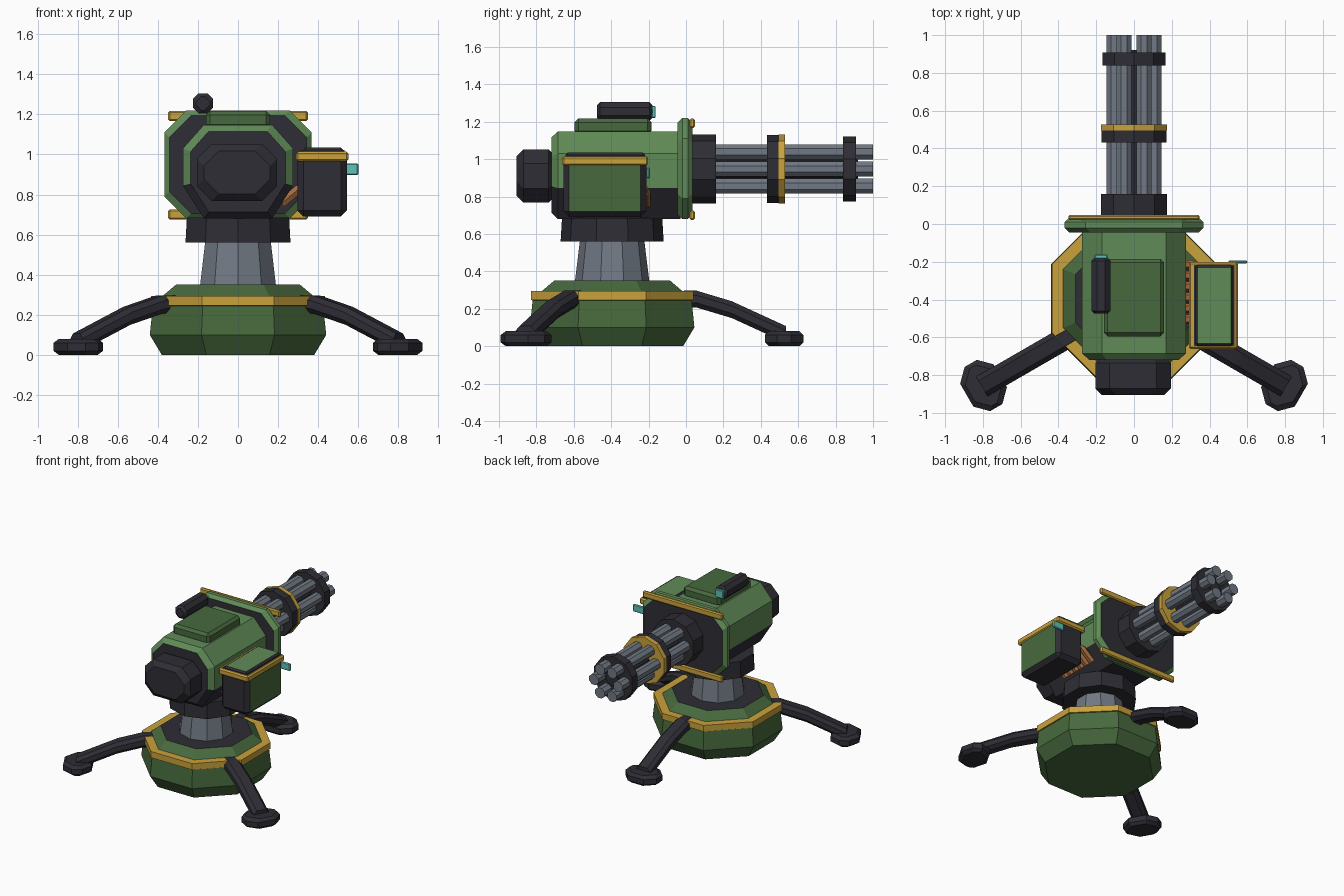
import bpy, bmesh
from math import pi, cos, sin, radians
from mathutils import Matrix, Vector

cube = bpy.data.objects.get("Cube")
if cube:
    bpy.data.objects.remove(cube, do_unlink=True)


def material(name, rgb):
    linear = [(c / 255 / 12.92) if c < 11 else ((c / 255 + 0.055) / 1.055) ** 2.4 for c in rgb]
    m = bpy.data.materials.new(name)
    m.use_nodes = True
    m.diffuse_color = (*linear, 1)
    m.node_tree.nodes["Principled BSDF"].inputs["Base Color"].default_value = (*linear, 1)
    return m


DARK = material("charcoal", (46, 45, 53))
LIGHT = material("light green", (96, 139, 87))
GREEN = material("dark green", (71, 105, 61))
GOLD = material("gold", (202, 162, 60))
STEEL = material("steel", (113, 121, 132))
TEAL = material("teal", (92, 196, 184))
COPPER = material("copper", (168, 108, 64))


def finish(name, bm, mats, rule=None, matrix=None):
    """Turn a bmesh into an object; rule(center, normal) gives the material index."""
    bmesh.ops.recalc_face_normals(bm, faces=bm.faces)
    bm.normal_update()
    if rule:
        for f in bm.faces:
            f.material_index = int(rule(f.calc_center_median(), f.normal))
    if matrix:
        bm.transform(matrix)
    mesh = bpy.data.meshes.new(name)
    bm.to_mesh(mesh)
    bm.free()
    for m in mats:
        mesh.materials.append(m)
    ob = bpy.data.objects.new(name, mesh)
    bpy.context.collection.objects.link(ob)
    return ob


def loft(name, rings, mats, rule=None, matrix=None):
    """Bridge matching rings of points and cap both ends."""
    bm = bmesh.new()
    loops = [[bm.verts.new(p) for p in ring] for ring in rings]
    n = len(loops[0])
    for a, b in zip(loops, loops[1:]):
        for i in range(n):
            j = (i + 1) % n
            bm.faces.new((a[i], a[j], b[j], b[i]))
    bm.faces.new(loops[0])
    bm.faces.new(loops[-1])
    return finish(name, bm, mats, rule, matrix)


def turned(name, sides, profile, mats, rule=None, matrix=None):
    """Faceted lathe about z; radii are measured to the flats."""
    rings = []
    for r, z in profile:
        r /= cos(pi / sides)
        angles = [(i + 0.5) * 2 * pi / sides for i in range(sides)]
        rings.append([(r * cos(a), r * sin(a), z) for a in angles])
    return loft(name, rings, mats, rule, matrix)


def chamfered(w, h, c):
    """Rectangle with cut corners."""
    w, h = w / 2, h / 2
    half = [(w, c - h), (w, h - c), (w - c, h), (c - w, h)]
    return half + [(-u, -v) for u, v in half]


def slab(a, b, w, h, c, edge):
    """Heights and chamfered outlines of a slab with bevelled rims."""
    inner, outer = chamfered(w - 2 * edge, h - 2 * edge, c), chamfered(w, h, c)
    return [(a, inner), (a + edge, outer), (b - edge, outer), (b, inner)]


def slab_y(name, a, b, w, h, c, edge, x, z, mats, rule=None):
    rings = [[(x + u, t, z + v) for u, v in o] for t, o in slab(a, b, w, h, c, edge)]
    return loft(name, rings, mats, rule)


def box(name, lo, hi, mats, bevel=0.0, rule=None, matrix=None):
    lo, hi = Vector(lo), Vector(hi)
    bm = bmesh.new()
    bmesh.ops.create_cube(bm, size=1)
    bmesh.ops.scale(bm, vec=hi - lo, verts=bm.verts)
    bmesh.ops.translate(bm, vec=(lo + hi) / 2, verts=bm.verts)
    if bevel:
        bmesh.ops.bevel(bm, geom=bm.edges[:], offset=bevel, segments=1, affect='EDGES')
    return finish(name, bm, mats, rule, matrix)


# Base, column and turntable
center = Matrix.Translation((0, -0.395, 0))


def base_color(c, n):
    if n.z > 0.9:
        return 2 if c.z > 0.32 else 1
    return 0.245 < c.z < 0.296


turned("base", 8, [(0.38, 0), (0.44, 0.1), (0.425, 0.245), (0.435, 0.246), (0.435, 0.295),
                   (0.375, 0.295), (0.31, 0.35)], [GREEN, GOLD, DARK], base_color, center)
turned("column", 10, [(0.19, 0.34), (0.163, 0.57)], [STEEL], None, center)
turned("turntable", 10, [(0.262, 0.56), (0.255, 0.685)], [DARK], None, center)

# Three legs with feet
for label, angle in (("rear", 90), ("left", -30), ("right", 210)):
    turn = center @ Matrix.Rotation(radians(angle), 4, 'Z')
    path = [(0.3, 0.25), (0.45, 0.252), (0.64, 0.195), (0.93, 0.062)]
    rings = [[(r, u, z + v) for u, v in chamfered(0.12, 0.09, 0.025)] for r, z in path]
    loft(label + "_leg", rings, [DARK], None, turn)
    rings = [[(0.92 + u, v, z) for u, v in o] for z, o in slab(0, 0.08, 0.205, 0.27, 0.065, 0.02)]
    loft(label + "_foot", rings, [DARK], None, turn)

# Gun housing: octagonal hull, dark below and at the end
half = [(0.17, 0.68), (0.275, 0.845), (0.275, 1.03), (0.17, 1.148)]
outline = half + [(-x, z) for x, z in reversed(half)]
rings = []
for y, s in ((-0.72, 0.86), (-0.685, 1), (-0.03, 1)):
    rings.append([(x * s, y, 0.915 + (z - 0.915) * s) for x, z in outline])
loft("housing", rings, [LIGHT, DARK], lambda c, n: n.z < -0.3 or n.y < -0.9)
slab_y("motor_cover", -0.905, -0.70, 0.4, 0.285, 0.075, 0.035, -0.005, 0.91, [DARK])
box("top_hatch", (-0.16, -0.595, 1.13), (0.16, -0.185, 1.217), [GREEN], 0.02)

# Shield with trim strips
slab_y("shield", -0.045, 0.035, 0.735, 0.54, 0.11, 0.025, 0, 0.95, [LIGHT, DARK],
       lambda c, n: abs(n.y) > 0.9)
for label, z in (("upper", 1.167), ("lower", 0.675)):
    box(label + "_shield_trim", (-0.348, 0.02, z), (0.348, 0.047, z + 0.05), [GOLD], 0.008)

# Sight
slab_y("sight", -0.475, -0.18, 0.1, 0.1, 0.028, 0.015, -0.175, 1.255, [DARK])
box("sight_lens", (-0.21, -0.185, 1.22), (-0.14, -0.162, 1.285), [TEAL], 0.005)

# Ammunition box
box("ammo_box", (0.297, -0.655, 0.69), (0.543, -0.212, 1.0), [DARK, GREEN], 0.03,
    lambda c, n: abs(n.x) > 0.9)
box("ammo_box_rim", (0.29, -0.662, 0.965), (0.55, -0.202, 1.015), [GOLD], 0.01)
box("ammo_lid_seal", (0.318, -0.645, 1.0), (0.532, -0.218, 1.021), [DARK])
box("ammo_lid", (0.325, -0.645, 1.0), (0.525, -0.218, 1.034), [LIGHT, DARK], 0.012,
    lambda c, n: n.z < 0.9)
box("ammo_indicator", (0.5, -0.21, 0.897), (0.6, -0.192, 0.955), [TEAL], 0.006)

# Cartridge belt between box and housing
for i in range(6):
    place = Matrix.Translation((0.27, -0.215 - i * 0.058, 0.8)) @ Matrix.Rotation(radians(50), 4, 'Y')
    turned(f"cartridge_{i + 1}", 6, [(0.022, -0.07), (0.022, 0.04), (0.01, 0.075)], [COPPER], None, place)

# Rotary barrels with collars, turned to point along +y
axis = Matrix.Translation((0, 0, 0.947)) @ Matrix.Rotation(-pi / 2, 4, 'X')


def collar(name, r, a, b, mat):
    turned(name, 10, [(r, a), (r, b)], [mat], None, axis)


collar("barrel_mount", 0.175, 0.02, 0.16, DARK)
collar("middle_collar", 0.172, 0.432, 0.497, DARK)
collar("middle_band", 0.176, 0.495, 0.528, GOLD)
collar("muzzle_collar", 0.166, 0.84, 0.908, DARK)
collar("spindle", 0.05, 0.1, 0.92, DARK)
for i in range(6):
    a = i * pi / 3
    place = axis @ Matrix.Translation((0.106 * cos(a), 0.106 * sin(a), 0))
    turned(f"barrel_{i + 1}", 8, [(0.04, 0.1), (0.04, 1.0)], [STEEL], None, place)
